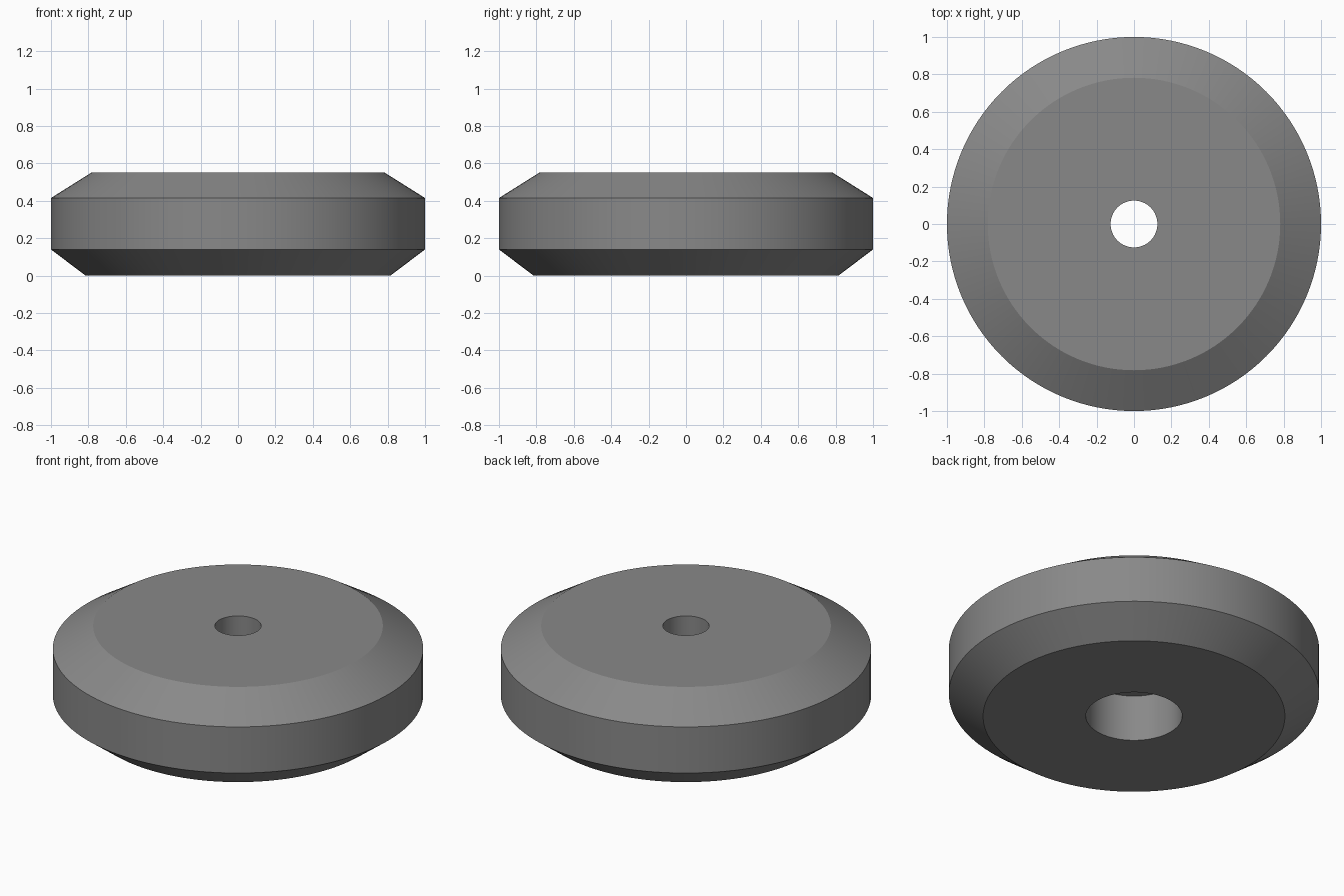
import bpy, bmesh, math

if "Cube" in bpy.data.objects:
    bpy.data.objects.remove(bpy.data.objects["Cube"])

SEGMENTS = 128

# one plain grey for the whole wheel
grey = bpy.data.materials.new("grey")
grey.diffuse_color = (0.25, 0.25, 0.25, 1.0)
grey.use_nodes = True
grey.node_tree.nodes["Principled BSDF"].inputs["Base Color"].default_value = grey.diffuse_color

# closed cross-section (radius, height): chamfered rim, narrow bore, wide counterbore below
profile = [(0.26, 0.0), (0.815, 0.0), (1.0, 0.14), (1.0, 0.415),
           (0.782, 0.552), (0.125, 0.552), (0.125, 0.276), (0.26, 0.276)]

# wheel body turned around z
bm = bmesh.new()
rings = []
for i in range(SEGMENTS):
    a = 2 * math.pi * i / SEGMENTS
    rings.append([bm.verts.new((r * math.cos(a), r * math.sin(a), z)) for r, z in profile])
n = len(profile)
for i in range(SEGMENTS):
    here, after = rings[i], rings[(i + 1) % SEGMENTS]
    for j in range(n):
        k = (j + 1) % n
        bm.faces.new((here[j], after[j], after[k], here[k]))
bmesh.ops.recalc_face_normals(bm, faces=bm.faces)

mesh = bpy.data.meshes.new("wheel_body")
bm.to_mesh(mesh)
bm.free()
mesh.materials.append(grey)
wheel = bpy.data.objects.new("wheel_body", mesh)
bpy.context.collection.objects.link(wheel)

# smooth around the rim, sharp at the chamfers
bpy.context.view_layer.objects.active = wheel
wheel.select_set(True)
bpy.ops.object.shade_smooth_by_angle(angle=math.radians(25))
